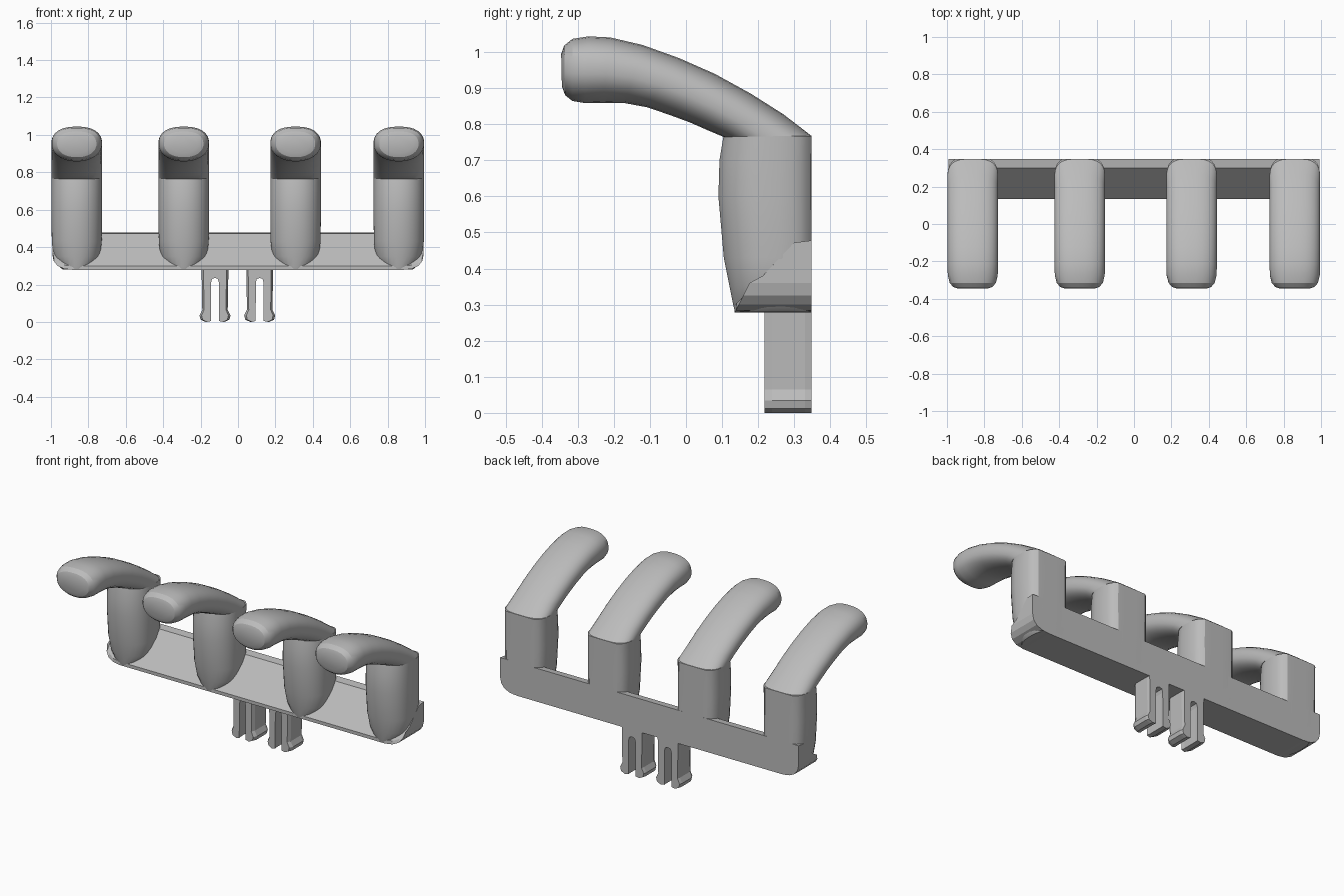
import bpy, bmesh
from math import cos, sin, pi
from mathutils import Vector

if "Cube" in bpy.data.objects:
    bpy.data.objects.remove(bpy.data.objects["Cube"])

grey = bpy.data.materials.new("plain grey")
grey.use_nodes = True
GREY = (0.5, 0.5, 0.5, 1)
grey.diffuse_color = GREY
grey.node_tree.nodes["Principled BSDF"].inputs["Base Color"].default_value = GREY

BACK = 0.348


def loft(name, rings):
    """Skin a list of equal-length closed rings and cap both ends."""
    bm = bmesh.new()
    loops = [[bm.verts.new(p) for p in ring] for ring in rings]
    n = len(loops[0])
    for a, b in zip(loops, loops[1:]):
        for i in range(n):
            j = (i + 1) % n
            bm.faces.new((a[i], a[j], b[j], b[i]))
    bm.faces.new(loops[0])
    bm.faces.new(loops[-1])
    bmesh.ops.recalc_face_normals(bm, faces=bm.faces)
    mesh = bpy.data.meshes.new(name)
    bm.to_mesh(mesh)
    bm.free()
    mesh.materials.append(grey)
    obj = bpy.data.objects.new(name, mesh)
    bpy.context.collection.objects.link(obj)
    return obj


def smooth(obj):
    bpy.ops.object.select_all(action="DESELECT")
    obj.select_set(True)
    bpy.context.view_layer.objects.active = obj
    bpy.ops.object.shade_smooth_by_angle(angle=0.5)


def power(v, e):
    return abs(v) ** e * (1 if v >= 0 else -1)


def section(x, back, front, half, square, segs=28):
    """Oval ring spanning two (y, z) points; its back half can be squarer."""
    b, f = Vector(back), Vector(front)
    mid, arm = (b + f) / 2, (b - f) / 2
    ring = []
    for i in range(segs):
        t = 2 * pi * (i + 0.5) / segs
        e = square if sin(t) > 0 else 0.95
        p = mid + arm * power(sin(t), e)
        ring.append((x + half * power(cos(t), e), min(p.x, BACK), p.y))
    return ring


# Upright posts: height, front depth, half width
POST = [(0.28, 0.135, 0.075), (0.30, 0.13, 0.10), (0.35, 0.12, 0.125),
        (0.43, 0.104, 0.134), (0.60, 0.089, 0.136), (0.70, 0.092, 0.136),
        (0.767, 0.103, 0.136)]
# Curved fingers: upper outline, lower outline, half width
FINGER = [((0.348, 0.768), (0.103, 0.765), 0.136),
          ((0.27, 0.828), (0.06, 0.783), 0.136),
          ((0.18, 0.885), (0.01, 0.805), 0.136),
          ((0.08, 0.94), (-0.05, 0.827), 0.136),
          ((-0.02, 0.984), (-0.11, 0.847), 0.136),
          ((-0.12, 1.02), (-0.17, 0.858), 0.136),
          ((-0.21, 1.041), (-0.23, 0.859), 0.136),
          ((-0.27, 1.044), (-0.28, 0.858), 0.134),
          ((-0.315, 1.037), (-0.315, 0.864), 0.124),
          ((-0.338, 1.018), (-0.335, 0.88), 0.105),
          ((-0.346, 0.995), (-0.344, 0.905), 0.08)]

for k, x in enumerate((-0.862, -0.29, 0.308, 0.86)):
    smooth(loft(f"post_{k + 1}",
                [section(x, (BACK + 0.012, z), (y, z), w, 0.62) for z, y, w in POST]))
    smooth(loft(f"finger_{k + 1}",
                [section(x, top, low, w, 0.62 if i == 0 else 0.8)
                 for i, (top, low, w) in enumerate(FINGER)]))

# Wedge shaped rail with rounded lower ends
ENDS = [(0.993, 0.36), (0.985, 0.325), (0.965, 0.30), (0.93, 0.284), (0.88, 0.278)]
stations = [(-x, z) for x, z in ENDS] + ENDS[::-1]
rings = []
for x, z in stations:
    lip = z + 0.02
    rings.append([(x, BACK, z), (x, 0.135 + 0.5 * (z - 0.278), z),
                  (x, 0.135 + 0.95 * (lip - 0.298), lip),
                  (x, 0.30, 0.472), (x, BACK, 0.478)])
loft("rail", rings)

# Split clip pegs: half outline from the centre outwards, mirrored
HALF = [(0.025, 0.005), (0.05, 0), (0.077, 0.012), (0.083, 0.035),
        (0.068, 0.065), (0.072, 0.29)]
SLOT = [(0.0, 0.235), (0.018, 0.23), (0.024, 0.21)]
for side, x in (("right", -0.123), ("left", 0.116)):
    half = SLOT + HALF
    outline = half + [(-px, pz) for px, pz in half[:0:-1]]
    rings = [[(x + px * s, y, pz) for px, pz in outline]
             for y, s in ((0.218, 0.86), (0.238, 1), (0.33, 1), (BACK, 0.94))]
    loft(f"{side}_clip_peg", rings)
